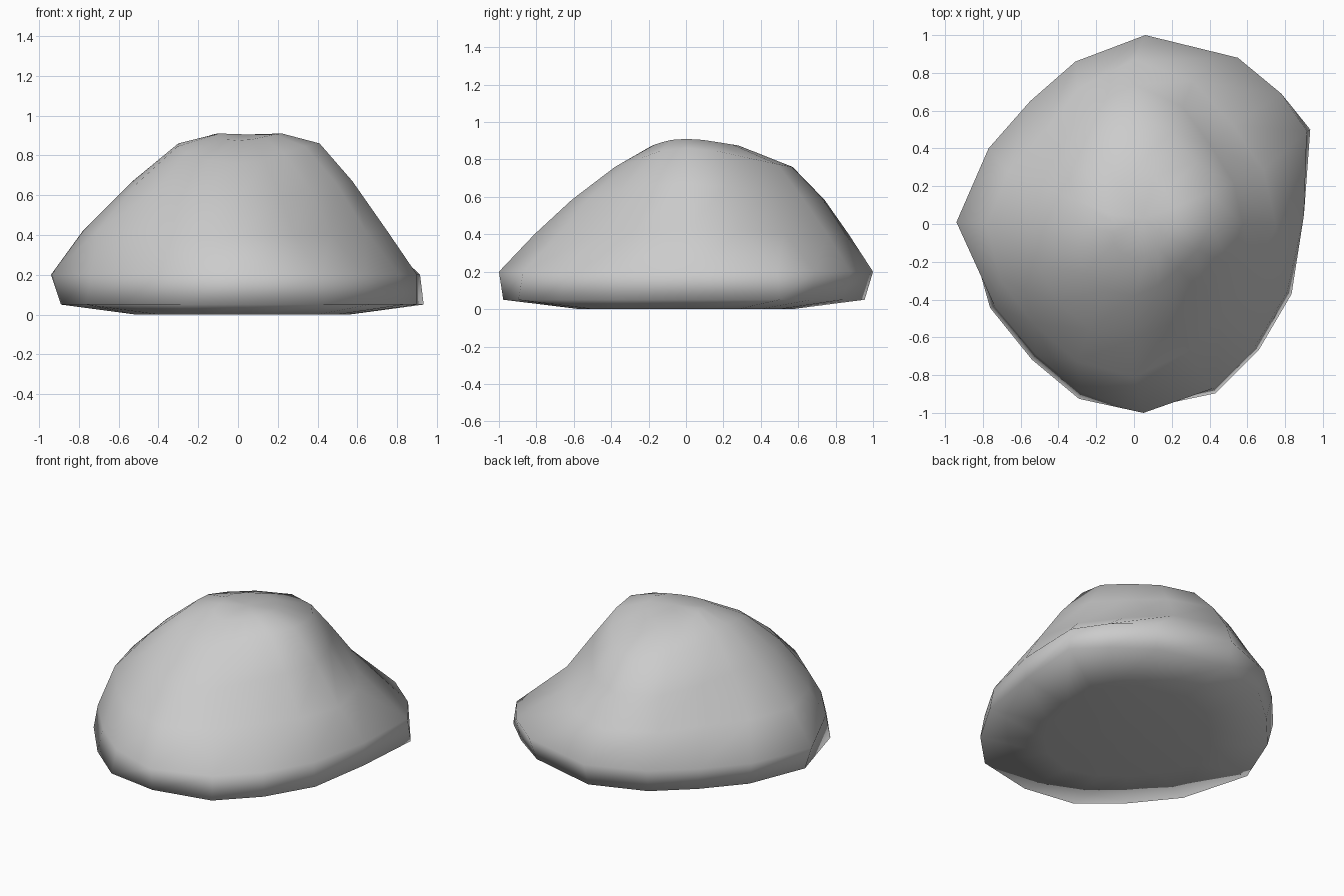
import bpy, bmesh
from math import sin, cos, pi

if "Cube" in bpy.data.objects:
    bpy.data.objects.remove(bpy.data.objects["Cube"])

N = 16

# Base outline (x, y), anticlockwise from the right side
outline = [(.90, .05), (.915, .49), (.78, .69), (.55, .88), (.06, 1.0), (-.31, .86),
           (-.55, .65), (-.77, .40), (-.94, .01), (-.74, -.43), (-.52, -.69),
           (-.28, -.89), (.05, -1.0), (.42, -.87), (.64, -.65), (.81, -.36)]

# How far the lower rim flares out from that outline
flare = [1.0, 1.02, .97, .95, .955, .96, .96, .96, .947, 1.03, 1.04,
         1.04, .977, 1.03, 1.03, 1.03]

# Upper rings: height along x, height along y, radii at eight 45 degree steps
upper = [(.42, .40, [.75, .74, .87, .68, .78, .75, .81, .66]),
         (.67, .585, [.575, .58, .74, .56, .53, .58, .61, .51]),
         (.86, .76, [.41, .46, .57, .40, .30, .37, .38, .33]),
         (.91, .875, [.22, .24, .28, .19, .10, .15, .18, .18])]


def radius(r, i):
    """Smooth periodic interpolation of eight radii to sixteen."""
    k = i // 2
    if i % 2 == 0:
        return r[k]
    a, b, c, d = (r[(k + j) % 8] for j in (-1, 0, 1, 2))
    return (9 * (b + c) - a - d) / 16


rings = []
# Flat underside, flared lower rim and base outline
rings.append([(x * .58 + .03, y * .57, 0) for x, y in outline])
rings.append([(x * s, y * s, .05) for (x, y), s in zip(outline, flare)])
rings.append([(x, y, .2) for x, y in outline])

# Sloping sides with the hollow at the back right
for zx, zy, r in upper:
    ring = []
    for i in range(N):
        t = 2 * pi * i / N
        q = radius(r, i)
        ring.append((q * cos(t), q * sin(t), zx + (zy - zx) * sin(t) ** 2))
    rings.append(ring)

# Skin the rings into one closed boulder
bm = bmesh.new()
loops = [[bm.verts.new(p) for p in ring] for ring in rings]
for a, b in zip(loops, loops[1:]):
    for i in range(N):
        j = (i + 1) % N
        bm.faces.new((a[i], a[j], b[j], b[i]))
bottom = bm.verts.new((0.03, 0, 0))
top = bm.verts.new((.05, .03, .905))
for i in range(N):
    j = (i + 1) % N
    bm.faces.new((loops[0][j], loops[0][i], bottom))
    bm.faces.new((loops[-1][i], loops[-1][j], top))
bmesh.ops.recalc_face_normals(bm, faces=bm.faces)
for f in bm.faces:
    f.smooth = True

mesh = bpy.data.meshes.new("boulder")
bm.to_mesh(mesh)
bm.free()
rock = bpy.data.objects.new("boulder", mesh)
bpy.context.collection.objects.link(rock)
